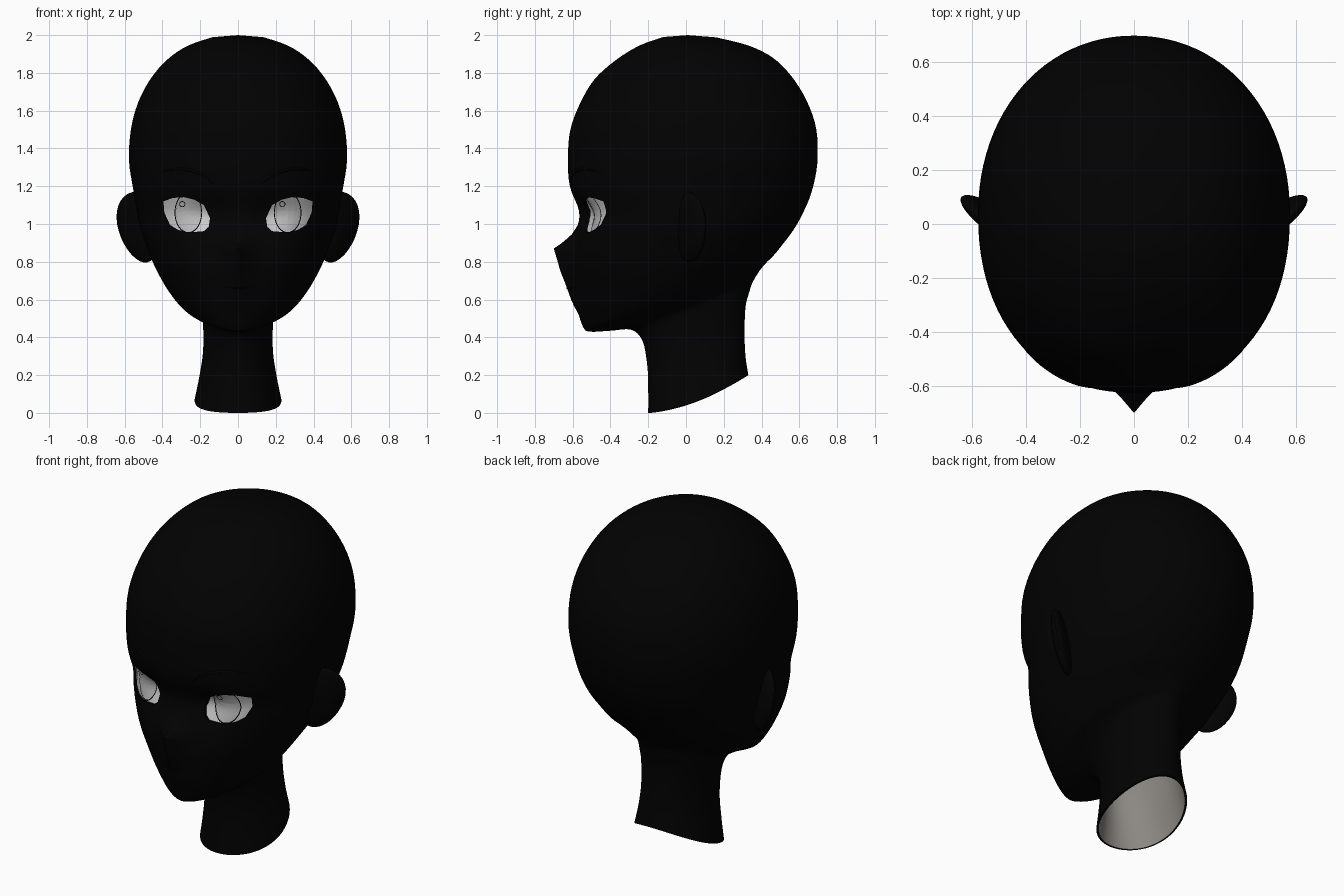
import bpy, bmesh
from math import sin, cos, pi, exp, radians, copysign
from mathutils import Vector, Matrix
from mathutils.bvhtree import BVHTree

if "Cube" in bpy.data.objects:
    bpy.data.objects.remove(bpy.data.objects["Cube"])


def material(name, r, g=None, b=None):
    m = bpy.data.materials.new(name)
    m.diffuse_color = (r, r if g is None else g, r if b is None else b, 1)
    m.use_nodes = True
    m.node_tree.nodes["Principled BSDF"].inputs["Base Color"].default_value = m.diffuse_color
    return m


BLACK = material("black", 0.0005)
GREY = material("inside_grey", 0.26, 0.24, 0.22)
WHITE = material("eye_white", 0.9)
IRIS = material("iris_grey", 0.5)


def finish(name, bm, *mats):
    bmesh.ops.recalc_face_normals(bm, faces=bm.faces)
    me = bpy.data.meshes.new(name)
    bm.to_mesh(me)
    bm.free()
    ob = bpy.data.objects.new(name, me)
    bpy.context.collection.objects.link(ob)
    for m in mats:
        me.materials.append(m)
    return ob


def activate(ob):
    bpy.ops.object.select_all(action='DESELECT')
    ob.select_set(True)
    bpy.context.view_layer.objects.active = ob


def smooth(ob, angle=40):
    activate(ob)
    bpy.ops.object.shade_smooth_by_angle(angle=radians(angle))


# Head and neck: tilted rings (front y, front z, back y, back z, half width, front roundness)
U, C, N = 2.35, 1.75, 2.0
RINGS = [
    (-.12, 1.99, .16, 1.988, .135, N), (-.25, 1.943, .33, 1.945, .265, N),
    (-.375, 1.865, .46, 1.88, .372, 2.05), (-.485, 1.765, .56, 1.78, .46, 2.1),
    (-.56, 1.64, .64, 1.65, .528, 2.15), (-.612, 1.5, .69, 1.5, .567, 2.2),
    (-.625, 1.35, .695, 1.32, .577, 2.2), (-.615, 1.2, .665, 1.17, .555, 2.3),
    (-.567, 1.07, .62, 1.06, .535, U), (-.575, .97, .57, .97, .515, U),
    (-.59, .87, .51, .89, .483, 2.3), (-.6, .77, .465, .835, .453, 2.15),
    (-.59, .66, .425, .795, .415, 2.0), (-.575, .55, .395, .76, .37, 1.85),
    (-.545, .455, .375, .73, .315, C), (-.51, .43, .36, .705, .26, C),
    (-.4, .435, .348, .68, .215, 1.9), (-.29, .44, .335, .64, .193, N),
    (-.23, .38, .315, .56, .185, N), (-.205, .25, .31, .42, .185, N),
    (-.2, .12, .315, .3, .205, N), (-.2, 0, .33, .2, .23, N)]
NOSE = [(.52, 0), (.6, .025), (.7, .05), (.8, .08), (.87, .11), (.9, .07), (.95, .022), (1.0, 0)]
SEG, SUB = 96, 4


def nose(z):
    for (z0, a), (z1, b) in zip(NOSE, NOSE[1:]):
        if z0 <= z <= z1:
            return a + (b - a) * (z - z0) / (z1 - z0)
    return 0


def catmull(pts, sub):
    out = []
    for i in range(len(pts) - 1):
        a, b, c, d = pts[max(i - 1, 0)], pts[i], pts[i + 1], pts[min(i + 2, len(pts) - 1)]
        for k in range(sub):
            t = k / sub
            out.append([.5 * (2*q + (r - p)*t + (2*p - 5*q + 4*r - s)*t*t + (3*q - p - 3*r + s)*t**3)
                        for p, q, r, s in zip(a, b, c, d)])
    return out + [list(pts[-1])]


def spow(v, e):
    return copysign(abs(v) ** e, v)


bm = bmesh.new()
loops = []
rings = catmull(RINGS, SUB)
for n, (fy, fz, by, bz, w, p) in enumerate(rings):
    sag = .035 * max(0, 1 - (len(rings) - 1 - n) / 12)
    loop = []
    for i in range(SEG):
        t = 2 * pi * i / SEG
        q = p if cos(t) > 0 else min(p, 2.08)
        x = w * spow(sin(t), 2 / q)
        s = .5 - .5 * spow(cos(t), 2 / q)
        y, z = fy + (by - fy) * s, fz + (bz - fz) * s - sag * 4 * s * (1 - s)
        if cos(t) > 0:
            y -= nose(z) * max(0, 1 - abs(x) / .13) ** 1.5
            # eye socket
            y += .035 * exp(-((abs(x) - .17) / .085) ** 2 - ((z - 1.04) / .1) ** 2)
        loop.append(bm.verts.new((x, y, z)))
    loops.append(loop)
crown = bm.verts.new((0, .01, 2.0))
for i in range(SEG):
    j = (i + 1) % SEG
    bm.faces.new((crown, loops[0][i], loops[0][j]))
    for a, b in zip(loops, loops[1:]):
        bm.faces.new((a[i], b[i], b[j], a[j]))
bm.normal_update()
skin = BVHTree.FromBMesh(bm)
head = finish("head", bm, BLACK, GREY)


def on_skin(x, z, depth=0):
    hit = skin.ray_cast(Vector((x, -2, z)), Vector((0, 1, 0)))[0]
    return Vector((x, hit.y + depth, z))


# Eye openings cut through the thin shell
EYE = [(.395, 1.12), (.345, 1.138), (.285, 1.142), (.23, 1.128), (.18, 1.10), (.148, 1.03),
       (.155, .985), (.18, .962), (.265, .955), (.32, .97), (.36, .995), (.39, 1.06)]
bm = bmesh.new()
for side in (1, -1):
    f = bm.faces.new([bm.verts.new((side * x, -.8, z)) for x, z in EYE])
    ext = bmesh.ops.extrude_face_region(bm, geom=[f])
    bmesh.ops.translate(bm, vec=(0, .6, 0),
                        verts=[v for v in ext['geom'] if isinstance(v, bmesh.types.BMVert)])
cutter = finish("eye_cutter", bm, BLACK)
cutter.hide_render = True
activate(head)
m = head.modifiers.new("shell", 'SOLIDIFY')
m.thickness, m.offset, m.material_offset = .012, -1, 1
m = head.modifiers.new("eyes", 'BOOLEAN')
m.operation, m.solver, m.object = 'DIFFERENCE', 'EXACT', cutter
for name in ("shell", "eyes"):
    bpy.ops.object.modifier_apply(modifier=name)
bpy.data.objects.remove(cutter)
smooth(head)


# Eyeball, iris and highlight: oval patches that follow the face from behind
def patch(name, cx, cz, rx, rz, depth, mat, inner=0.0):
    bm = bmesh.new()
    steps, n = 8, 40
    rows = []
    for k in range(steps + 1):
        r = max(inner, .01) + (1 - max(inner, .01)) * k / steps
        rows.append([bm.verts.new(on_skin(cx + rx * r * cos(2*pi*i/n), cz + rz * r * sin(2*pi*i/n), depth))
                     for i in range(n)])
    for a, b in zip(rows, rows[1:]):
        for i in range(n):
            bm.faces.new((a[i], a[(i+1) % n], b[(i+1) % n], b[i]))
    if not inner:
        bm.faces.new(rows[0])
    smooth(finish(name, bm, mat))


def line(name, pts, width, depth=0):
    cu = bpy.data.curves.new(name, 'CURVE')
    cu.dimensions, cu.bevel_depth, cu.bevel_resolution = '3D', width, 2
    sp = cu.splines.new('POLY')
    pts = catmull(pts, 5)
    sp.points.add(len(pts) - 1)
    for i, (x, z) in enumerate(pts):
        sp.points[i].co = (*on_skin(x, z, depth), 1)
        sp.points[i].radius = .25 + sin(pi * i / (len(pts) - 1))
    cu.materials.append(BLACK)
    bpy.context.collection.objects.link(bpy.data.objects.new(name, cu))


for side, tag in ((1, "left"), (-1, "right")):
    patch(tag + "_eye_white", side * .265, 1.05, .175, .135, .03, WHITE)
    patch(tag + "_iris", side * .263, 1.06, .068, .104, .022, IRIS)
    patch(tag + "_iris_rim", side * .263, 1.06, .073, .109, .021, BLACK, inner=.94)
    patch(tag + "_highlight_rim", side * .265 - .03, 1.105, .016, .016, .018, BLACK, inner=.75)
    # Eyebrow
    line(tag + "_eyebrow", [(side * x, z) for x, z in
         ((.125, 1.21), (.19, 1.262), (.27, 1.288), (.34, 1.29), (.405, 1.278))], .006)
    # Ear: flattened ball flaring out and back
    bm = bmesh.new()
    bmesh.ops.create_uvsphere(bm, u_segments=24, v_segments=16, radius=1)
    for v in bm.verts:
        v.co.x *= 1 + .15 * v.co.z
    bm.transform(Matrix.Translation((.52, .015, .983)) @ Matrix.Rotation(radians(12), 4, 'Y')
                 @ Matrix.Rotation(radians(38), 4, 'Z') @ Matrix.Diagonal((.14, .042, .19, 1)))
    bm.transform(Matrix.Diagonal((side, 1, 1, 1)))
    smooth(finish(tag + "_ear", bm, BLACK))

# Mouth
line("mouth", [(-.09, .672), (-.04, .662), (0, .66), (.04, .662), (.09, .672)], .003)
